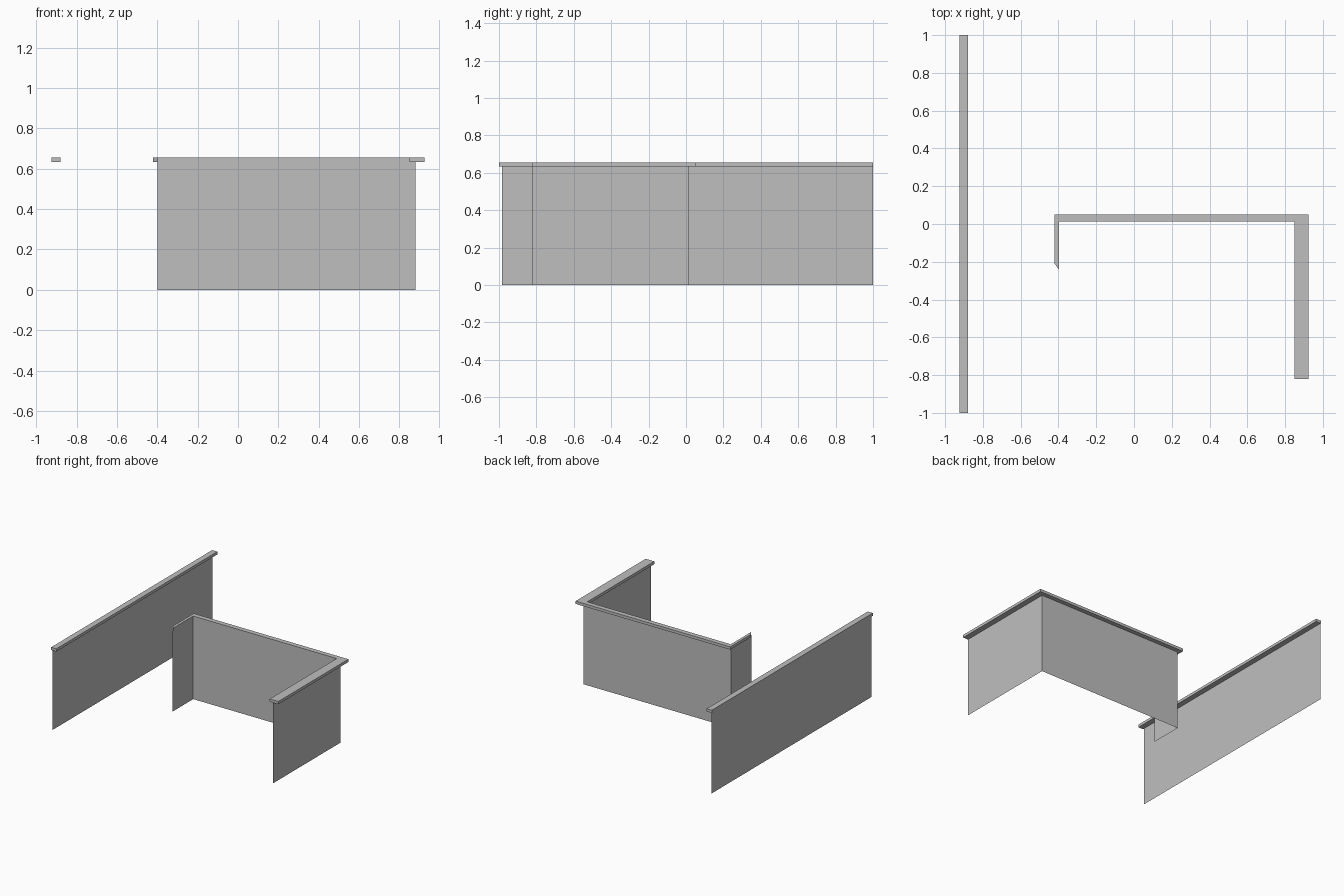
import bpy
import bmesh

cube = bpy.data.objects.get("Cube")
if cube:
    bpy.data.objects.remove(cube, do_unlink=True)

WALL_TOP = 0.633
CAP_TOP = 0.655

grey = bpy.data.materials.new("plain grey")
grey.use_nodes = True
colour = (0.52, 0.52, 0.52, 1)
grey.diffuse_color = colour
grey.node_tree.nodes["Principled BSDF"].inputs["Base Color"].default_value = colour


def finish(bm, name):
    mesh = bpy.data.meshes.new(name)
    bm.to_mesh(mesh)
    bm.free()
    mesh.materials.append(grey)
    obj = bpy.data.objects.new(name, mesh)
    bpy.context.collection.objects.link(obj)
    return obj


def sheet_wall(name, path):
    """Thin upright sheet following a plan path."""
    bm = bmesh.new()
    low = [bm.verts.new((x, y, 0)) for x, y in path]
    high = [bm.verts.new((x, y, WALL_TOP)) for x, y in path]
    for i in range(len(path) - 1):
        bm.faces.new((low[i], low[i + 1], high[i + 1], high[i]))
    return finish(bm, name)


def cap_slab(name, outline):
    """Flat coping slab raised from a plan outline."""
    bm = bmesh.new()
    face = bm.faces.new([bm.verts.new((x, y, WALL_TOP)) for x, y in outline])
    raised = bmesh.ops.extrude_face_region(bm, geom=[face], use_keep_orig=True)
    for v in raised["geom"]:
        if isinstance(v, bmesh.types.BMVert):
            v.co.z = CAP_TOP
    bmesh.ops.recalc_face_normals(bm, faces=bm.faces)
    return finish(bm, name)


# Long free-standing wall with its coping overhanging inwards
sheet_wall("long_wall", [(-0.923, -0.985), (-0.923, 1.0)])
cap_slab("long_wall_cap", [(-0.925, -1), (-0.88, -1), (-0.88, 1), (-0.925, 1)])

# Three-sided wall: short return, back run, long return
sheet_wall("corner_wall", [(-0.4, -0.245), (-0.4, 0.015), (0.88, 0.015), (0.88, -0.82)])

# Coping with a mitred end on the short return
cap_slab("corner_wall_cap", [
    (-0.42, -0.21), (-0.398, -0.24), (-0.398, 0.012), (0.85, 0.012),
    (0.85, -0.82), (0.925, -0.82), (0.925, 0.05), (-0.42, 0.05),
])
